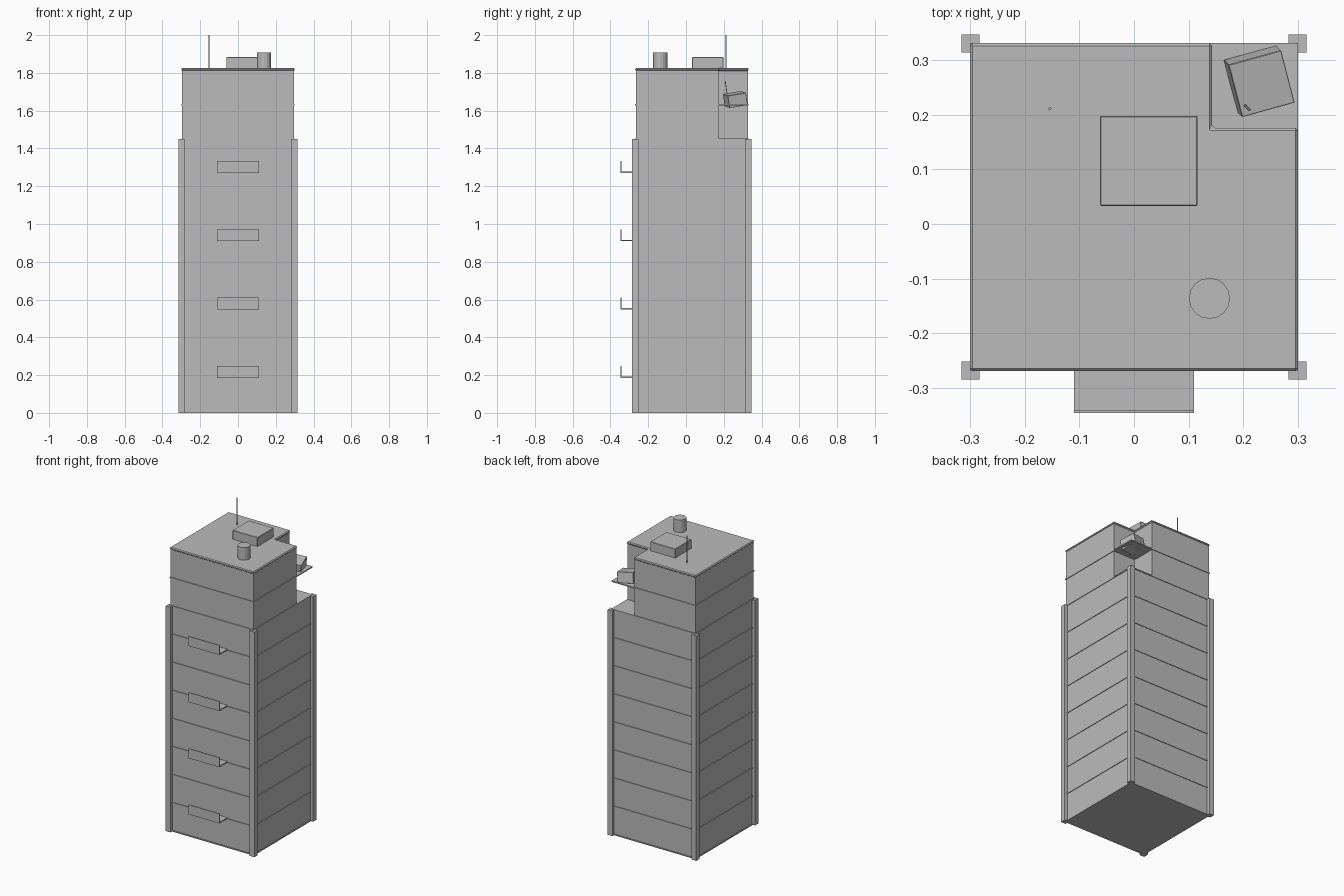
import bpy, bmesh, math
from mathutils import Vector, Matrix

if "Cube" in bpy.data.objects:
    bpy.data.objects.remove(bpy.data.objects["Cube"])

CY = 0.031          # tower centre in y
FLOOR = 0.1808      # storey height
SLAB = 0.007        # floor slab thickness

mat = bpy.data.materials.new("concrete_grey")
mat.diffuse_color = (0.5, 0.5, 0.5, 1)
mat.use_nodes = True
mat.node_tree.nodes["Principled BSDF"].inputs["Base Color"].default_value = mat.diffuse_color


def finish(name, bm, bevel=0):
    bmesh.ops.recalc_face_normals(bm, faces=bm.faces)
    me = bpy.data.meshes.new(name)
    bm.to_mesh(me)
    bm.free()
    me.materials.append(mat)
    ob = bpy.data.objects.new(name, me)
    bpy.context.collection.objects.link(ob)
    if bevel:
        m = ob.modifiers.new("bevel", 'BEVEL')
        m.width = bevel
        m.segments = 1
    return ob


def box(name, x0, x1, y0, y1, z0, z1, bevel=0):
    bm = bmesh.new()
    c = Vector((x0 + x1, y0 + y1, z0 + z1)) / 2
    bmesh.ops.create_cube(bm, size=1, matrix=Matrix.Translation(c)
                          @ Matrix.Diagonal((x1 - x0, y1 - y0, z1 - z0, 1)))
    return finish(name, bm, bevel)


def prism(name, pts, z0, z1, bevel=0):
    bm = bmesh.new()
    f = bm.faces.new([bm.verts.new((x, y, z0)) for x, y in pts])
    r = bmesh.ops.extrude_face_region(bm, geom=[f])
    for v in r["geom"]:
        if isinstance(v, bmesh.types.BMVert):
            v.co.z = z1
    return finish(name, bm, bevel)


def rod(name, x, y, r, z0, z1, n):
    bm = bmesh.new()
    bmesh.ops.create_cone(bm, cap_ends=True, segments=n, radius1=r, radius2=r, depth=z1 - z0,
                          matrix=Matrix.Translation((x, y, (z0 + z1) / 2)))
    return finish(name, bm)


def notched(h, nx, ny):
    # square plan with the back right corner removed
    return [(-h, CY - h), (h, CY - h), (h, ny), (nx, ny), (nx, CY + h), (-h, CY + h)]


# Tower walls: full plan below, notched plan for the top two storeys
W, S = 0.296, 0.300
top = 8 * FLOOR
box("lower_walls", -W, W, CY - W, CY + W, 0, top)
prism("upper_walls", notched(W, 0.138, 0.171), top, 1.813)

# Floor slabs, standing slightly proud of the walls
for k in range(10):
    z = k * FLOOR
    box(f"floor_slab_{k}", -S, S, CY - S, CY + S, z, z + SLAB)

# Roof slab with chamfered edge
prism("roof_slab", notched(S, 0.143, 0.176), 1.811, 1.826, 0.005)

# Corner pillars
for sx in (-1, 1):
    for sy in (-1, 1):
        x, y, h = sx * 0.299, CY + sy * 0.299, 0.0167
        box("corner_pillar", x - h, x + h, y - h, y + h, 0, 1.45)

# Balconies on every second floor
for i in range(4):
    z = 0.186 + i * 2 * FLOOR
    box("balcony_floor", -0.11, 0.11, -0.346, CY - W, z, z + 0.007)
    box("balcony_front", -0.11, 0.11, -0.346, -0.341, z, z + 0.062)

# Rooftop equipment
box("roof_plant_room", -0.062, 0.116, 0.033, 0.198, 1.82, 1.884, 0.002)
rod("water_tank", 0.138, -0.136, 0.0375, 1.82, 1.907, 16)
rod("roof_mast", -0.154, 0.211, 0.003, 1.826, 2.0, 8)

# Tilted crate and thin rod on the open corner terrace
tilt = Vector((0, 0, 1)).rotation_difference(Vector((0.14, -0.14, 1))).to_matrix().to_4x4()
place = Matrix.Translation((0.229, 0.261, 1.659)) @ tilt @ Matrix.Rotation(math.radians(15), 4, 'Z')
crate = box("terrace_crate", -0.05, 0.05, -0.05, 0.05, -0.033, 0.033, 0.001)
crate.matrix_world = place
aerial = rod("terrace_aerial", -0.04, -0.03, 0.002, 0.03, 0.1, 6)
aerial.matrix_world = place
